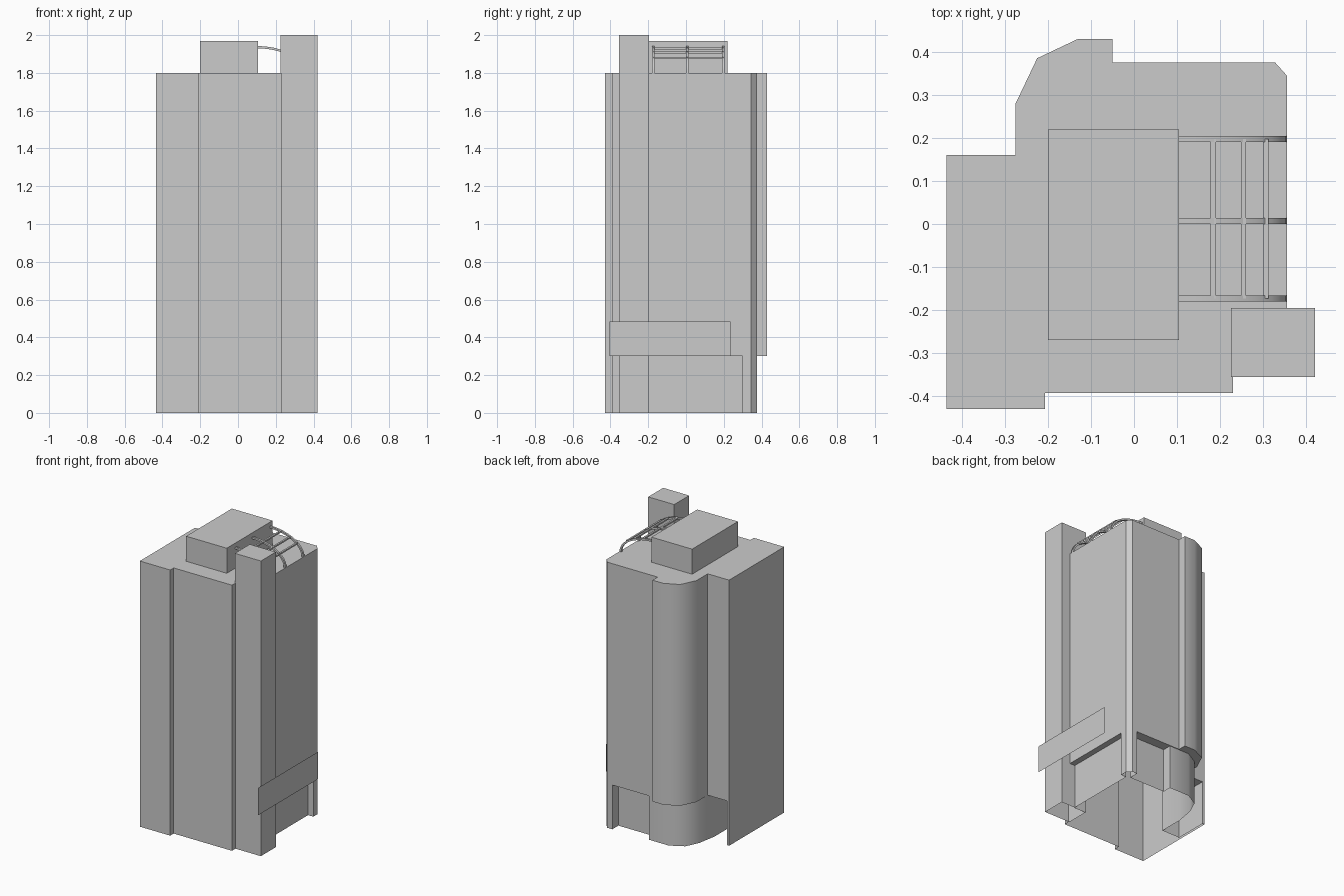
import bpy, bmesh, math

cube = bpy.data.objects.get("Cube")
if cube:
    bpy.data.objects.remove(cube, do_unlink=True)

# Single concrete colour
grey = bpy.data.materials.new("concrete_grey")
grey.use_nodes = True
colour = (0.6, 0.6, 0.6, 1)
grey.diffuse_color = colour
grey.node_tree.nodes["Principled BSDF"].inputs["Base Color"].default_value = colour


def finish(name, bm, smooth=False):
    bmesh.ops.remove_doubles(bm, verts=bm.verts, dist=0.0005)
    mesh = bpy.data.meshes.new(name)
    bm.to_mesh(mesh)
    bm.free()
    mesh.materials.append(grey)
    obj = bpy.data.objects.new(name, mesh)
    bpy.context.collection.objects.link(obj)
    if smooth:
        bpy.ops.object.select_all(action='DESELECT')
        obj.select_set(True)
        bpy.context.view_layer.objects.active = obj
        bpy.ops.object.shade_smooth_by_angle(angle=math.radians(41))
    return obj


def polygon(bm, points, z):
    bm.faces.new([bm.verts.new((x, y, z)) for x, y in points])


def walls(bm, ring, z0, z1):
    for (ax, ay), (bx, by) in zip(ring, ring[1:] + ring[:1]):
        corners = [(ax, ay, z0), (bx, by, z0), (bx, by, z1), (ax, ay, z1)]
        bm.faces.new([bm.verts.new(c) for c in corners])


def block(name, x0, x1, y0, y1, z0, z1):
    # Box open at the bottom
    bm = bmesh.new()
    ring = [(x0, y0), (x1, y0), (x1, y1), (x0, y1)]
    walls(bm, ring, z0, z1)
    polygon(bm, ring, z1)
    return finish(name, bm)


# Footprint pieces, counter-clockwise from above
front = [(-.435, .16), (-.435, -.43), (-.207, -.43), (-.207, -.393), (.23, -.393), (.23, -.2)]
corner = [(.355, .345), (.328, .375)]
upper_bay = [(-.05, .375), (-.05, .43), (-.13, .43), (-.225, .385), (-.275, .28), (-.275, .16)]
right_recess = [(.315, -.2), (.315, .3), (.355, .3)]
back_recess = [(.29, .375), (.29, .31), (.02, .31), (.02, .37), (-.13, .37), (-.22, .32),
               (-.262, .23), (-.285, .1), (-.285, -.065), (-.42, -.065), (-.42, .16)]

# Tower: upper storeys, recessed ground floor, soffits and roof
FLOOR, ROOF = 0.3, 1.8
upper = front + [(.355, -.2)] + corner + upper_bay
lower = front + right_recess + corner + back_recess
bm = bmesh.new()
walls(bm, lower, 0, FLOOR)
walls(bm, upper, FLOOR, ROOF)
polygon(bm, upper, ROOF)
polygon(bm, right_recess + [(.355, -.2)], FLOOR)
polygon(bm, back_recess + upper_bay[::-1], FLOOR)
finish("tower", bm, smooth=True)

# Shaft beside the tower and rooftop plant room
block("corner_shaft", .225, .42, -.355, -.195, 0, 2)
block("plant_room", -.2, .105, -.27, .22, ROOF, 1.97)

# Thin canopy panel on the right side
bm = bmesh.new()
bm.faces.new([bm.verts.new((.434, y, z)) for y, z in
              [(-.405, .3), (.235, .3), (.235, .485), (-.405, .485)]])
finish("canopy_panel", bm)


# Rooftop pergola: curved ribs joined by crossbars
def arch(t, drop=0):
    return .1 + (.255 - drop) * math.sin(t), ROOF + (.142 - drop) * math.cos(t)


STEPS, THICK = 12, .012
angles = [i * math.pi / 2 / STEPS for i in range(STEPS + 1)]
section = [arch(t) for t in angles] + [arch(t, THICK) for t in reversed(angles)]
for name, y in (("front", -.173), ("middle", .007), ("back", .198)):
    bm = bmesh.new()
    sides = [[bm.verts.new((x, y + s * .007, z)) for x, z in section] for s in (-1, 1)]
    bm.faces.new(sides[0])
    bm.faces.new(sides[1][::-1])
    for i in range(len(section)):
        j = (i + 1) % len(section)
        bm.faces.new([sides[0][j], sides[0][i], sides[1][i], sides[1][j]])
    bmesh.ops.recalc_face_normals(bm, faces=bm.faces)
    finish("pergola_rib_" + name, bm, smooth=True)

for i, x in enumerate((.184, .254, .306)):
    z = arch(math.asin((x - .1) / .255), THICK / 2)[1]
    block(f"pergola_bar_{i + 1}", x - .006, x + .006, -.173, .198, z - .005, z + .005)
